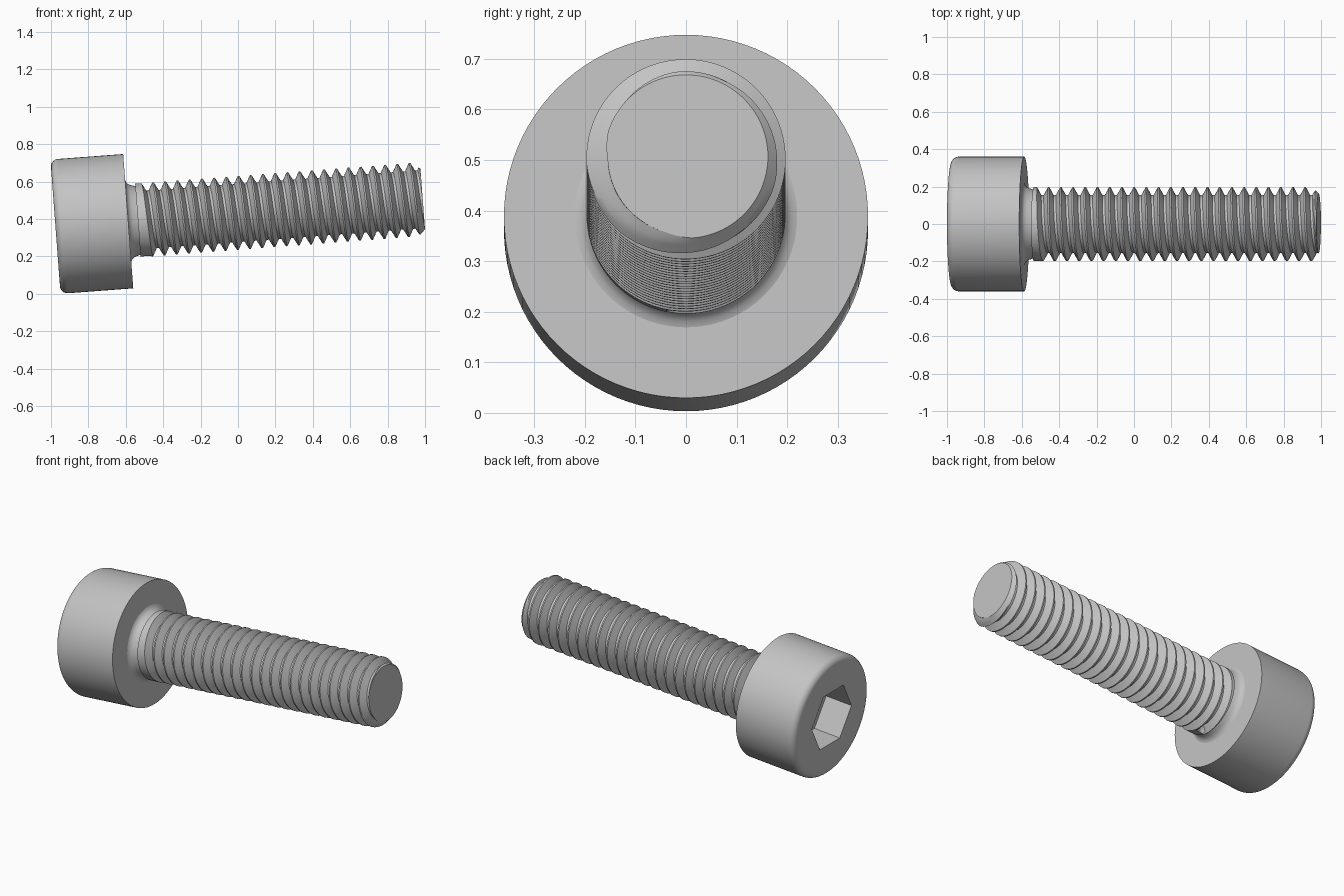
import bpy, bmesh, math
from mathutils import Matrix

cube = bpy.data.objects.get("Cube")
if cube:
    bpy.data.objects.remove(cube, do_unlink=True)

TAU = math.tau
SEGS = 96
PITCH = 0.0655
LENGTH = 1.579          # shank length below the head
MAJOR, MINOR, TIP = 0.197, 0.155, 0.162
NECK_END = 0.052
HEAD_R, HEAD_H, FILLET = 0.36, 0.39, 0.04
SOCKET_APOTHEM, SOCKET_DEPTH = 0.164, 0.17

# The screw lies with its axis tilted slightly up towards +x
PLACE = Matrix.Translation((-0.587, 0, 0.3885)) @ Matrix.Rotation(math.radians(-4.3), 4, "Y")

steel = bpy.data.materials.new("steel_grey")
steel.use_nodes = True
colour = (0.55, 0.55, 0.55, 1)
steel.diffuse_color = colour
steel.node_tree.nodes["Principled BSDF"].inputs["Base Color"].default_value = colour


def lathe(name, rows):
    """Skin rows around the x axis; each row maps an angle to (distance, radius)."""
    bm = bmesh.new()
    grid = []
    for row in rows:
        ring = []
        for j in range(SEGS + 1):
            angle = TAU * j / SEGS
            a, r = row(angle)
            ring.append(bm.verts.new((a, r * math.cos(angle), r * math.sin(angle))))
        grid.append(ring)
    for low, high in zip(grid, grid[1:]):
        for j in range(SEGS):
            bm.faces.new((low[j], low[j + 1], high[j + 1], high[j]))
    bmesh.ops.remove_doubles(bm, verts=bm.verts, dist=1e-5)
    bmesh.ops.recalc_face_normals(bm, faces=bm.faces)
    mesh = bpy.data.meshes.new(name)
    bm.to_mesh(mesh)
    bm.free()
    mesh.materials.append(steel)
    obj = bpy.data.objects.new(name, mesh)
    bpy.context.collection.objects.link(obj)
    obj.matrix_world = PLACE
    bpy.ops.object.select_all(action="DESELECT")
    obj.select_set(True)
    bpy.context.view_layer.objects.active = obj
    bpy.ops.object.shade_smooth_by_angle(angle=math.radians(28))
    return obj


def circle(a, r):
    return lambda angle: (a, r)


def hexagon(a):
    def row(angle):
        off = angle % (TAU / 6) - TAU / 12
        return a, SOCKET_APOTHEM / math.cos(off)
    return row


def thread_row(t):
    """One line of the helix, t turns along it, clamped to the threaded length."""
    def row(angle):
        turn = angle / TAU
        a = min(max(PITCH * (t + turn), NECK_END), LENGTH)
        tt = a / PITCH - turn + 1e-7
        k = math.floor(tt)
        depth = 0
        if k + turn >= 0.72:                      # the groove starts underneath
            from_crest = 0.5 - abs(tt - k - 0.5)
            depth = min(max((from_crest - 0.06) / 0.34, 0), 1)
        r = MAJOR - (MAJOR - MINOR) * depth
        return a, min(r, TIP + (LENGTH - a))      # chamfered tip
    return row


# Head: bearing face, side, rounded rim, hex socket
head = [circle(0, 0.22), circle(0, HEAD_R)]
for i in range(9):
    s = math.pi / 2 * i / 8
    head.append(circle(-HEAD_H + FILLET * (1 - math.sin(s)),
                       HEAD_R - FILLET * (1 - math.cos(s))))
floor = -HEAD_H + SOCKET_DEPTH
head += [hexagon(-HEAD_H), hexagon(floor), circle(floor, 0)]
lathe("head", head)

# Shank: flared neck, helical thread, flat tip
shank = [circle(0, 0.22), circle(0.004, 0.209), circle(0.012, 0.2),
         circle(0.024, 0.192), circle(NECK_END, 0.184)]
steps = (0.06, 0.17, 0.28, 0.4, 0.6, 0.72, 0.83, 0.94)
for k in range(-2, math.ceil(LENGTH / PITCH) + 1):
    shank += [thread_row(k + f) for f in steps]
shank.append(circle(LENGTH, 0))
lathe("threaded_shank", shank)
